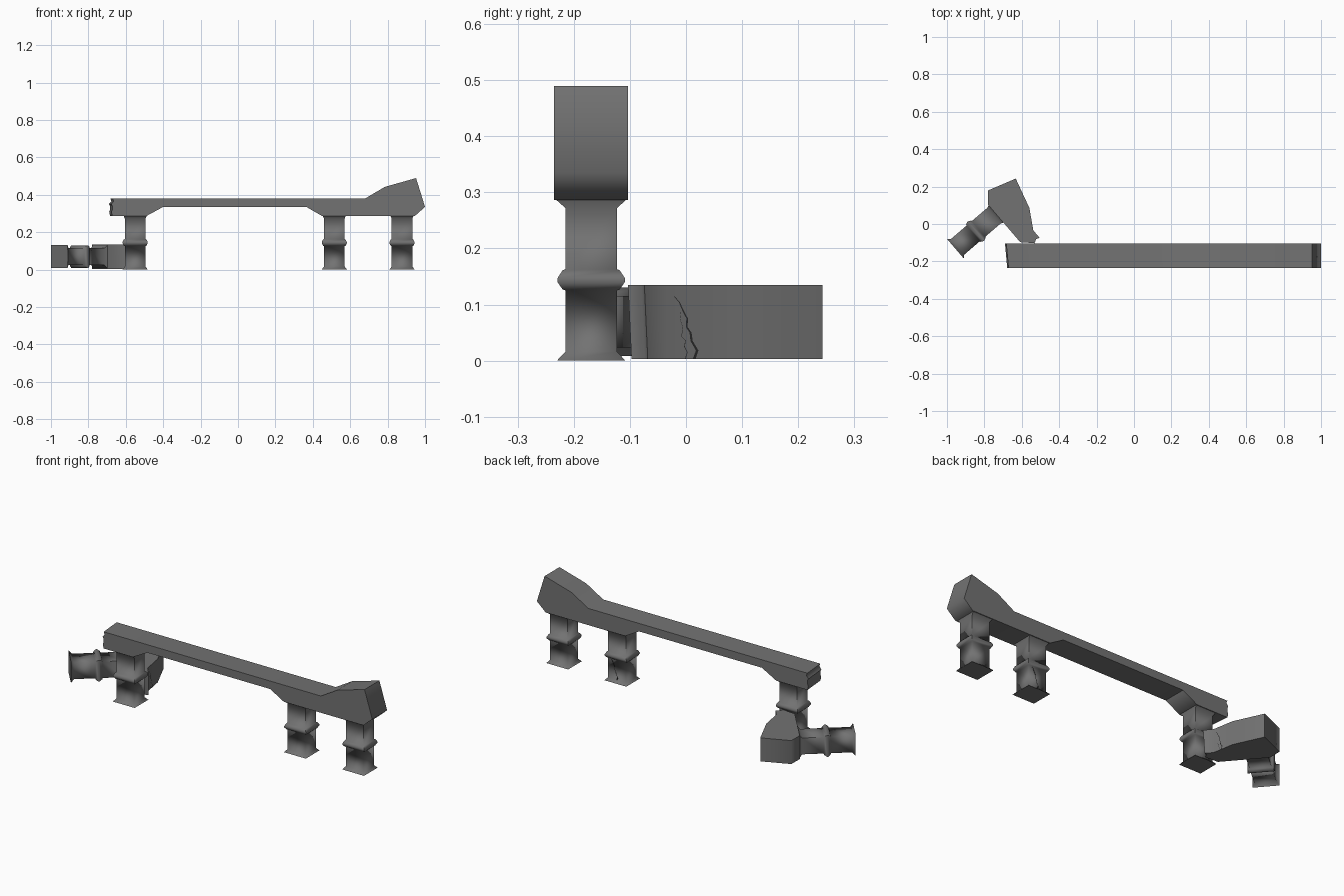
import bpy, math
from mathutils import Matrix, Vector

cube = bpy.data.objects.get("Cube")
if cube:
    bpy.data.objects.remove(cube, do_unlink=True)


def material(name, rgb):
    m = bpy.data.materials.new(name)
    m.use_nodes = True
    m.diffuse_color = (*rgb, 1)
    m.node_tree.nodes["Principled BSDF"].inputs["Base Color"].default_value = (*rgb, 1)
    return m


STONE = material("grey stone", (0.17, 0.17, 0.17))
CRACK = material("dark crack", (0.02, 0.02, 0.02))


def add(name, verts, faces, mat=STONE, matrix=None, smooth=True):
    mesh = bpy.data.meshes.new(name)
    mesh.from_pydata(verts, [], faces)
    mesh.materials.append(mat)
    ob = bpy.data.objects.new(name, mesh)
    bpy.context.collection.objects.link(ob)
    if matrix:
        ob.matrix_world = matrix
    if smooth:
        bpy.ops.object.select_all(action="DESELECT")
        ob.select_set(True)
        bpy.context.view_layer.objects.active = ob
        bpy.ops.object.shade_smooth_by_angle(angle=math.radians(70))
    return ob


def bridge(n, rings):
    return [(r * n + i, r * n + (i + 1) % n, (r + 1) * n + (i + 1) % n, (r + 1) * n + i)
            for r in range(rings - 1) for i in range(n)]


# Square post: spreading foot, raised band, flared top (height, half width, half depth)
POST = [(0, .068, .061), (.016, .055, .046), (.125, .055, .046), (.127, .06, .051),
        (.14, .067, .06), (.147, .067, .06), (.161, .06, .051), (.163, .055, .046),
        (.272, .055, .046), (.288, .062, .064)]


def post(name, matrix):
    verts = [(sx * hx, sy * hy, z) for z, hx, hy in POST
             for sx, sy in ((-1, -1), (1, -1), (1, 1), (-1, 1))]
    last = 4 * (len(POST) - 1)
    faces = bridge(4, len(POST)) + [(3, 2, 1, 0), tuple(range(last, last + 4))]
    add(name, verts, faces, matrix=matrix)


# Beam: side profile extruded in depth, with the broken end set back on one side
HALF = .066


def beam(name, profile, broken, skew, matrix):
    pts = profile + broken
    n, k = len(pts), len(profile)
    verts = [(x + (skew if i >= k else 0), -HALF, z) for i, (x, z) in enumerate(pts)]
    verts += [(x, HALF, z) for x, z in pts]
    faces = [(i, i + n, (i + 1) % n + n, (i + 1) % n) for i in range(n)]
    faces += [tuple(range(n)), tuple(reversed(range(n, 2 * n)))]
    add(name, verts, faces, matrix=matrix)


# The carved head is the same on the standing and the fallen span
HEAD = [(.945, .286), (1.0, .335), (.952, .489), (.785, .442), (.68, .38)]
ROW = Matrix.Translation((0, -.169, 0))
END_X = .877

beam("standing_beam", [(-.4, .335), (.365, .335), (.45, .286)] + HEAD,
     [(-.683, .38), (-.677, .365), (-.69, .35), (-.678, .33), (-.689, .31),
      (-.684, .286), (-.49, .286)][:-1], .012, ROW)
# Haunch under the broken end
beam("beam_haunch", [(-.49, .286), (-.4, .335), (-.4, .34)], [(-.684, .34), (-.684, .286)], .012, ROW)

for name, x in (("broken_end_post", -.55), ("middle_post", .515), ("head_post", END_X)):
    post(name, ROW @ Matrix.Translation((x, 0, 0)))

# Fallen span lies on its side, turned in plan
out = Vector((-.65, .76, 0)).normalized()
up = Vector((.76, .65, 0)).normalized()
fallen = Matrix((out, (0, 0, 1), up)).transposed().to_4x4()
fallen.translation = (-.955, -.132, .069)
post("fallen_post", fallen)
beam("fallen_beam", HEAD, [(.628, .38), (.636, .362), (.624, .34), (.65, .315), (.678, .286)],
     .008, fallen @ Matrix.Translation((-END_X, 0, 0)))


# Cracks: thin jagged ribbons on a face
def crack(name, origin, u, normal, points, width):
    origin, u, v = Vector(origin), Vector(u).normalized(), Vector((0, 0, 1))
    lift = Vector(normal).normalized() * .001
    verts = []
    for i, (a, b) in enumerate(points):
        w = width * (1 - .7 * i / (len(points) - 1)) / 2
        verts += [origin + lift + u * (a + s * w) + v * b for s in (-1, 1)]
    faces = [(2 * i, 2 * i + 1, 2 * i + 3, 2 * i + 2) for i in range(len(points) - 1)]
    add(name, verts, faces, CRACK, smooth=False)


JAG = [(.015, .004), (.02, .018), (.01, .035), (.008, .05), (.001, .06),
       (.002, .075), (-.006, .09), (-.012, .104), (-.021, .114)]
THIN = [(-.001, .004), (.002, .015), (-.003, .025), (-.001, .036), (-.008, .043),
        (-.006, .06), (-.011, .075), (-.009, .09)]
face_u, face_n = (-.165, 1, 0), (1, .165, 0)
crack("fallen_crack", (-.5445, 0, 0), face_u, face_n, JAG, .005)
crack("fallen_hairline", (-.5445, 0, 0), face_u, face_n, THIN, .0015)
crack("post_crack", (.53, -.123, .01), (-1, 0, 0), (0, 1, 0), JAG, .005)
